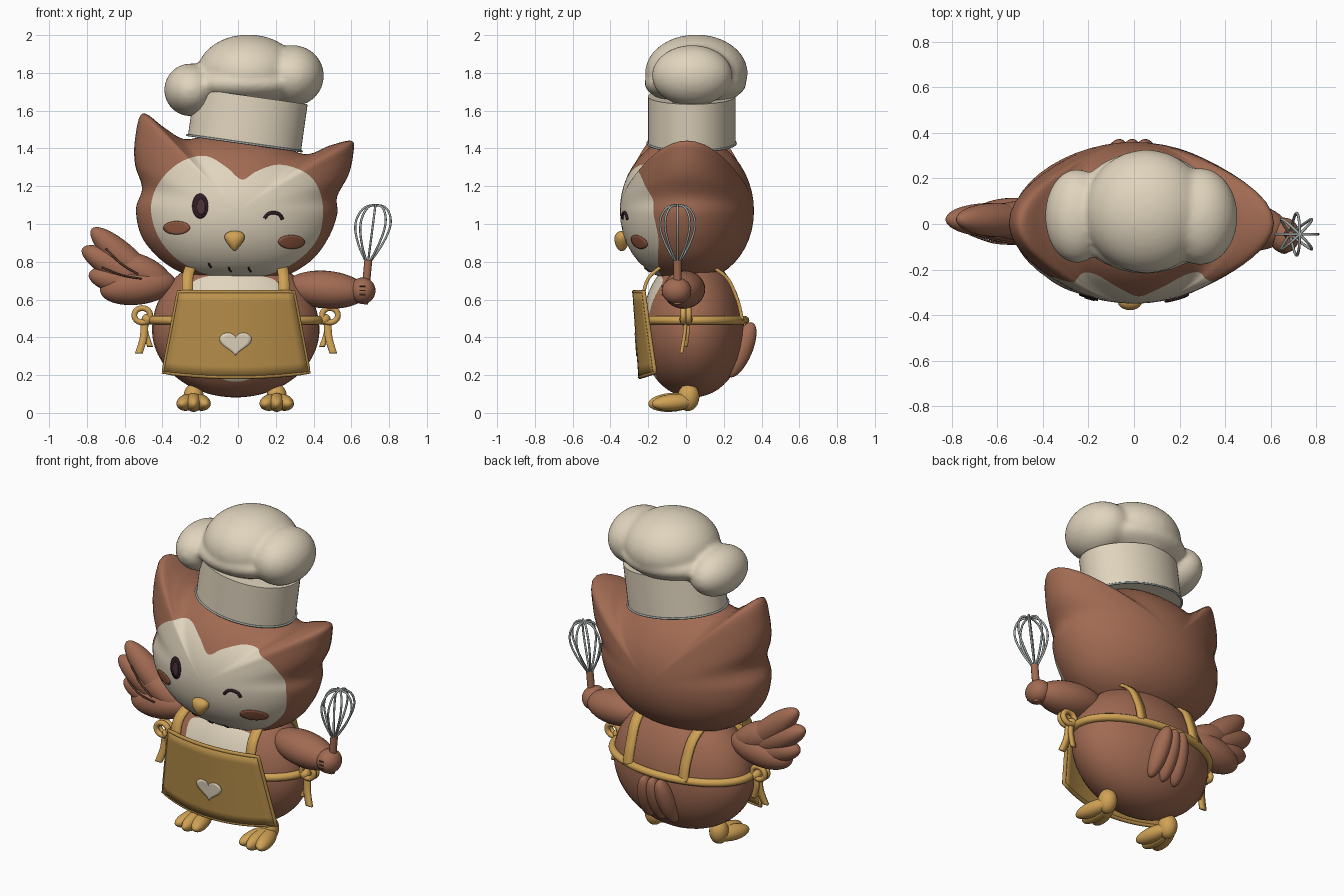
import bpy
import bmesh
from math import sin, cos, pi, tau, atan2, asin, sqrt, hypot
from mathutils import Vector

if "Cube" in bpy.data.objects:
    bpy.data.objects.remove(bpy.data.objects["Cube"], do_unlink=True)


def colour(name, r, g, b):
    m = bpy.data.materials.new(name)
    m.use_nodes = True
    m.diffuse_color = (r, g, b, 1)
    m.node_tree.nodes["Principled BSDF"].inputs["Base Color"].default_value = (r, g, b, 1)
    return m


BROWN = colour("brown feathers", .355, .145, .085)
CREAM = colour("cream", .75, .66, .51)
MUSTARD = colour("mustard cloth", .49, .28, .07)
YELLOW = colour("yellow feet and beak", .63, .36, .09)
DARK = colour("dark eye", .03, .012, .018)
IRIS = colour("plum iris", .07, .03, .04)
BLUSH = colour("blush", .32, .11, .06)
GROOVE = colour("groove brown", .11, .045, .03)
STEEL = colour("steel", .34, .38, .36)


def mesh_object(name, verts, faces, *mats, angle=1.0):
    me = bpy.data.meshes.new(name)
    me.from_pydata([tuple(v) for v in verts], [], faces)
    bm = bmesh.new()
    bm.from_mesh(me)
    bmesh.ops.recalc_face_normals(bm, faces=bm.faces)
    bm.to_mesh(me)
    bm.free()
    for m in mats:
        me.materials.append(m)
    me.shade_smooth()
    me.set_sharp_from_angle(angle=angle)
    ob = bpy.data.objects.new(name, me)
    bpy.context.collection.objects.link(ob)
    return ob


def smooth(pts, n=6, closed=False):
    """Rounded path through a few points."""
    p = [Vector(q) for q in pts]
    k = len(p)
    at = (lambda i: p[i % k]) if closed else (lambda i: p[max(0, min(k - 1, i))])
    out = []
    for i in range(k if closed else k - 1):
        a, b, c, d = (at(i + j) for j in (-1, 0, 1, 2))
        for s in range(n):
            t = s / n
            out.append(b + (c - a) * (t / 2) + (a * 2 - b * 5 + c * 4 - d) * (t * t / 2)
                       + (b * 3 - a - c * 3 + d) * (t ** 3 / 2))
    return out if closed else out + [p[-1]]


def polar(pts, cx, cz):
    """Angles of a closed outline and a radius lookup."""
    tab = sorted((atan2(q.y - cz, q.x - cx) % tau, hypot(q.x - cx, q.y - cz))
                 for q in smooth(pts, closed=True))
    ext = [(tab[-1][0] - tau, tab[-1][1])] + tab + [(tab[0][0] + tau, tab[0][1])]

    def radius(a):
        a %= tau
        for (a0, r0), (a1, r1) in zip(ext, ext[1:]):
            if a0 <= a <= a1:
                return r0 + (r1 - r0) * (a - a0) / max(a1 - a0, 1e-6)
        return tab[0][1]
    return [a for a, r in tab], radius


def lens(name, centre, depth, core, outline, patch):
    """Solid swelling from an elliptic core to an outline, with a cream front patch."""
    cx, cy, cz = centre
    angles, rim = polar(outline, cx, cz)
    mark = polar(patch, cx, cz)[1]

    def reach(a, s):
        c = 1 / hypot(cos(a) / core[0], sin(a) / core[1])
        return s * (c + (rim(a) - c) * s * s)

    def solve(a, r):
        lo, hi = 0, 1
        for _ in range(18):
            mid = (lo + hi) / 2
            lo, hi = (mid, hi) if reach(a, mid) < r else (lo, mid)
        return lo

    n, inner, outer, back = len(angles), 8, 7, 12
    edges = [asin(min(.97, solve(a, mark(a)))) for a in angles]
    verts = [(cx, cy - depth, cz)]
    for k in range(1, inner + outer + back):
        for a, edge in zip(angles, edges):
            if k <= inner:
                phi = edge * k / inner
            elif k <= inner + outer:
                phi = edge + (pi / 2 - edge) * (k - inner) / outer
            else:
                phi = pi / 2 * (1 + (k - inner - outer) / back)
            r = reach(a, sin(phi))
            verts.append((cx + r * cos(a), cy - depth * cos(phi), cz + r * sin(a)))
    verts.append((cx, cy + depth, cz))
    last, rings = len(verts) - 1, inner + outer + back - 1
    faces = []
    for i in range(n):
        j = (i + 1) % n
        faces.append((0, 1 + i, 1 + j))
        faces.append((last, last - n + j, last - n + i))
        for o in range(1, 1 + (rings - 1) * n, n):
            faces.append((o + i, o + n + i, o + n + j, o + j))
    ob = mesh_object(name, verts, faces, BROWN, CREAM, angle=3)
    for f in ob.data.polygons:
        f.material_index = int(max(f.vertices) <= inner * n)

    def front(x, z):
        s = solve(atan2(z - cz, x - cx), hypot(x - cx, z - cz))
        return cy - depth * sqrt(1 - s * s)
    return front


def blob(name, loc, scale, mat, rot=(0, 0, 0)):
    bpy.ops.mesh.primitive_uv_sphere_add(segments=32, ring_count=20, location=loc, rotation=rot)
    ob = bpy.context.object
    ob.name, ob.scale = name, scale
    ob.data.materials.append(mat)
    ob.data.shade_smooth()
    return ob


def limb(name, a, b, rx, ry, mat):
    """Ellipsoid stretched between two points."""
    a, b = Vector(a), Vector(b)
    d = b - a
    rot = (-asin(d.y / d.length), atan2(d.x, d.z), 0)
    return blob(name, (a + b) / 2, (rx, ry, d.length / 2), mat, rot)


def tube(name, pts, r, mat, closed=False):
    cu = bpy.data.curves.new(name, "CURVE")
    cu.dimensions, cu.bevel_depth, cu.bevel_resolution, cu.use_fill_caps = "3D", r, 3, True
    sp = cu.splines.new("POLY")
    sp.points.add(len(pts) - 1)
    for q, v in zip(sp.points, pts):
        q.co = (*v, 1)
    sp.use_cyclic_u = closed
    cu.materials.append(mat)
    ob = bpy.data.objects.new(name, cu)
    bpy.context.collection.objects.link(ob)


def thicken(ob, t):
    mod = ob.modifiers.new("thickness", "SOLIDIFY")
    mod.thickness, mod.offset = t, 0


def ribbon(name, pts, width, mat):
    path = smooth(pts)
    verts = [p + Vector((s * width / 2, 0, 0)) for p in path for s in (-1, 1)]
    faces = [(2 * i, 2 * i + 1, 2 * i + 3, 2 * i + 2) for i in range(len(path) - 1)]
    thicken(mesh_object(name, verts, faces, mat), .018)


def plate(name, outline, surface, mat, lift=.004):
    """Thin painted shape that hugs a surface."""
    n, rings = len(outline), 4
    mx, mz = sum(p[0] for p in outline) / n, sum(p[1] for p in outline) / n
    flat = [(mx, mz)] + [(mx + (x - mx) * k / rings, mz + (z - mz) * k / rings)
                         for k in range(1, rings + 1) for x, z in outline]
    faces = []
    for i in range(n):
        j = (i + 1) % n
        faces.append((0, 1 + i, 1 + j))
        for o in range(1, 1 + (rings - 1) * n, n):
            faces.append((o + i, o + n + i, o + n + j, o + j))
    ob = mesh_object(name, [(x, surface(x, z) - lift, z) for x, z in flat], faces, mat)
    thicken(ob, .005)


def oval(cx, cz, rx, rz, n=28):
    return [(cx + rx * cos(tau * i / n), cz + rz * sin(tau * i / n)) for i in range(n)]


# Head with ears, and the heart-shaped face
head_outline = [(.525, 1.05), (.525, 1.145), (.585, 1.26), (.61, 1.37), (.602, 1.44), (.485, 1.415),
                (.35, 1.37), (.165, 1.45), (0, 1.475), (-.15, 1.47), (-.285, 1.45), (-.39, 1.51),
                (-.505, 1.585), (-.545, 1.45), (-.545, 1.315), (-.508, 1.19), (-.54, 1.08), (-.515, .945),
                (-.44, .84), (-.335, .76), (-.2, .71), (0, .69), (.22, .715), (.38, .80), (.475, .92)]
face_outline = [(.45, 1.05), (.43, 1.18), (.36, 1.27), (.22, 1.315), (.1, 1.28), (.02, 1.235),
                (-.06, 1.30), (-.17, 1.36), (-.3, 1.33), (-.41, 1.23), (-.46, 1.1), (-.43, .95),
                (-.33, .82), (-.17, .735), (0, .71), (.17, .735), (.32, .81), (.42, .92)]
face = lens("head", (0, .005, 1.07), .355, (.5, .4), head_outline, face_outline)

# Body with belly patch
body_outline = [(-.012 + .443 * cos(a), .44 + (.4 if sin(a) > 0 else .358) * sin(a))
                for a in (tau * i / 20 for i in range(20))]
belly = [(.2, .45), (.21, .6), (.21, .69), (.12, .725), (-.02, .735), (-.15, .725), (-.24, .69),
         (-.24, .6), (-.23, .45), (-.2, .3), (-.12, .2), (-.01, .165), (.1, .2), (.18, .3)]
lens("body", (-.012, .035, .44), .272, (.443, .38), body_outline, belly)

# Face details
plate("open_eye", oval(-.2, 1.095, .042, .066), face, DARK)
plate("eye_iris", oval(-.195, 1.09, .022, .042), face, IRIS, .008)
plate("right_cheek", oval(-.325, .98, .07, .035), face, BLUSH)
plate("left_cheek", oval(.283, .905, .07, .036), face, BLUSH)


def face_line(name, pts, r):
    tube(name, [(x, face(x, z) - .002, z) for x, z in smooth(pts)], r, DARK)


face_line("wink", [(.14, 1.03), (.16, 1.053), (.19, 1.06), (.22, 1.05), (.235, 1.025)], .009)
for x, z in ((-.15, .78), (-.045, .758), (.06, .758)):
    face_line("chin_mark", [(x - .004, z + .012), (x, z), (x + .008, z - .01)], .005)
beak = blob("beak", (-.018, -.34, .91), (.066, .045, .054), YELLOW)
for v in beak.data.vertices:
    v.co.x *= .72 + .42 * v.co.z
    v.co.y *= .85 + .15 * v.co.z

# Chef hat: tilted band and a fused puffy crown
bpy.ops.mesh.primitive_cylinder_add(vertices=64, radius=1, depth=1, location=(.052, .03, 1.552),
                                    rotation=(0, .14, 0))
band = bpy.context.object
band.name, band.scale = "hat_band", (.302, .232, .25)
band.data.materials.append(CREAM)
band.data.shade_smooth()
band.data.set_sharp_from_angle(angle=.8)
tube("hat_rim", [(.034 + .303 * cos(a), .03 + .233 * sin(a), 1.428 - .043 * cos(a))
                 for a in (tau * i / 64 for i in range(64))], .006, STEEL, True)
puffs = [blob("hat_crown", (.055, .055, 1.80), (.272, .272, .203), CREAM),
         blob("puff", (-.25, .035, 1.71), (.141, .207, .14), CREAM),
         blob("puff", (.29, .033, 1.785), (.165, .214, .162), CREAM),
         blob("puff", (.05, .05, 1.745), (.32, .27, .115), CREAM)]
with bpy.context.temp_override(active_object=puffs[0], object=puffs[0], selected_objects=puffs,
                               selected_editable_objects=puffs):
    bpy.ops.object.join()
mod = puffs[0].modifiers.new("fuse", "REMESH")
mod.mode, mod.voxel_size, mod.use_smooth_shade = "VOXEL", .055, True
mod = puffs[0].modifiers.new("soften", "SMOOTH")
mod.iterations = 9

# Raised wing with spread feathers
limb("wing_base", (-.33, .015, .695), (-.73, .015, .645), .097, .1, BROWN)
limb("wing_shoulder", (-.35, .015, .67), (-.66, .015, .82), .085, .085, BROWN)
for tip in ((-.775, .975), (-.825, .87), (-.79, .735)):
    limb("wing_feather", (-.42, .015, .65), (tip[0], .02, tip[1]), .075, .075, BROWN)
tube("wing_groove", smooth([(-.70, -.045, .87), (-.62, -.068, .79), (-.53, -.083, .735)]), .005, GROOVE)
tube("wing_groove", smooth([(-.72, -.045, .77), (-.62, -.08, .73), (-.51, -.088, .71)]), .005, GROOVE)

# Bent wing with fist
limb("arm", (.25, .01, .67), (.68, -.03, .635), .1, .11, BROWN)
blob("fist", (.66, -.05, .647), (.068, .078, .07), BROWN)
for z in (.625, .648, .671):
    tube("finger_line", smooth([(.645, -.124, z), (.66, -.127, z), (.675, -.124, z)]), .004, GROOVE)
tube("arm_groove", smooth([(.49, -.10, .625), (.54, -.105, .62), (.59, -.10, .63)]), .005, GROOVE)

# Whisk
tube("whisk_handle", [(.668, -.045, .575), (.69, -.045, .81)], .022, BROWN)
half = [(.018, .81), (.06, .885), (.09, .97), (.088, 1.035), (.055, 1.087)]
loop = smooth([(-r, z) for r, z in half] + [(0, 1.1)] + [(r, z) for r, z in reversed(half)], 4)
for k in range(4):
    c, s = cos(pi * k / 4), sin(pi * k / 4)
    tube("whisk_wire", [(.69 + .13 * (p.y - .81) + p.x * c, -.045 + p.x * s, p.y) for p in loop], .006, STEEL)


# Apron with hem and heart
def apron_y(x, z):
    return -.275 + .07 * (.64 - z) + .55 * (x + .01) ** 2


def apron_point(u, t):
    x = -.01 + u * (.305 + .08 * t)
    z = .64 - .425 * t - .025 * t * (1 - u * u)
    return Vector((x, apron_y(x, z), z))


cols, rows = 16, 8
w = cols + 1
verts = [apron_point(2 * i / cols - 1, j / rows) for j in range(rows + 1) for i in range(w)]
faces = [(j * w + i, j * w + i + 1, j * w + w + i + 1, j * w + w + i) for j in range(rows) for i in range(cols)]
thicken(mesh_object("apron", verts, faces, MUSTARD), .018)
side = [i / 8 - 1 for i in range(16)]
hem = ([apron_point(u, 0) for u in side] + [apron_point(1, (u + 1) / 2) for u in side]
       + [apron_point(-u, 1) for u in side] + [apron_point(-1, (1 - u) / 2) for u in side])
tube("apron_hem", hem, .011, MUSTARD, True)
heart = [(-.013 + .0053 * 16 * sin(t) ** 3,
          .373 + .0043 * (13 * cos(t) - 5 * cos(2 * t) - 2 * cos(3 * t) - cos(4 * t)))
         for t in (tau * i / 48 for i in range(48))]
plate("apron_heart", heart, apron_y, CREAM, .01)

# Belt, shoulder straps and side bows
tube("belt", [(-.012 + .448 * cos(a), .037 + .275 * sin(a), .49) for a in (tau * i / 64 for i in range(64))],
     .023, YELLOW, True)
for s in (-1, 1):
    ribbon("strap", [(s * .255 - .012, -.228, .62), (s * .252 - .012, -.185, .73), (s * .22, -.02, .82),
                     (s * .2, .19, .74), (s * .19, .268, .61), (s * .19, .298, .49)], .058, YELLOW)
    x = s * .485 - .01
    for y in (-.014, .014):
        tube("bow_loop", [(x + s * .012 + .042 * cos(a), y, .517 + .038 * sin(a))
                          for a in (tau * i / 24 for i in range(24))], .016, YELLOW, True)
    blob("bow_knot", (x - s * .015, 0, .495), (.03, .034, .03), YELLOW)
    ribbon("bow_tail", [(x, 0, .49), (x + s * .005, -.01, .4), (x + s * .03, -.025, .315)], .04, YELLOW)
    ribbon("bow_tail", [(x - s * .01, .01, .49), (x - s * .005, .01, .43), (x - s * .03, 0, .35)], .03, YELLOW)

# Tail feathers
for k in (-1, 0, 1):
    limb("tail_feather", (k * .085 - .008, .23, .19), (k * .05 - .008, .352, .478), .052, .06, BROWN)

# Feet with three toes
for x in (-.235, .205):
    limb("leg", (x, .02, .155), (x, .005, .01), .054, .058, YELLOW)
    for k in (-1, 0, 1):
        limb("toe", (x, .05, .065), (x + k * .066, -.2 + .02 * abs(k), .047), .044, .05, YELLOW)
